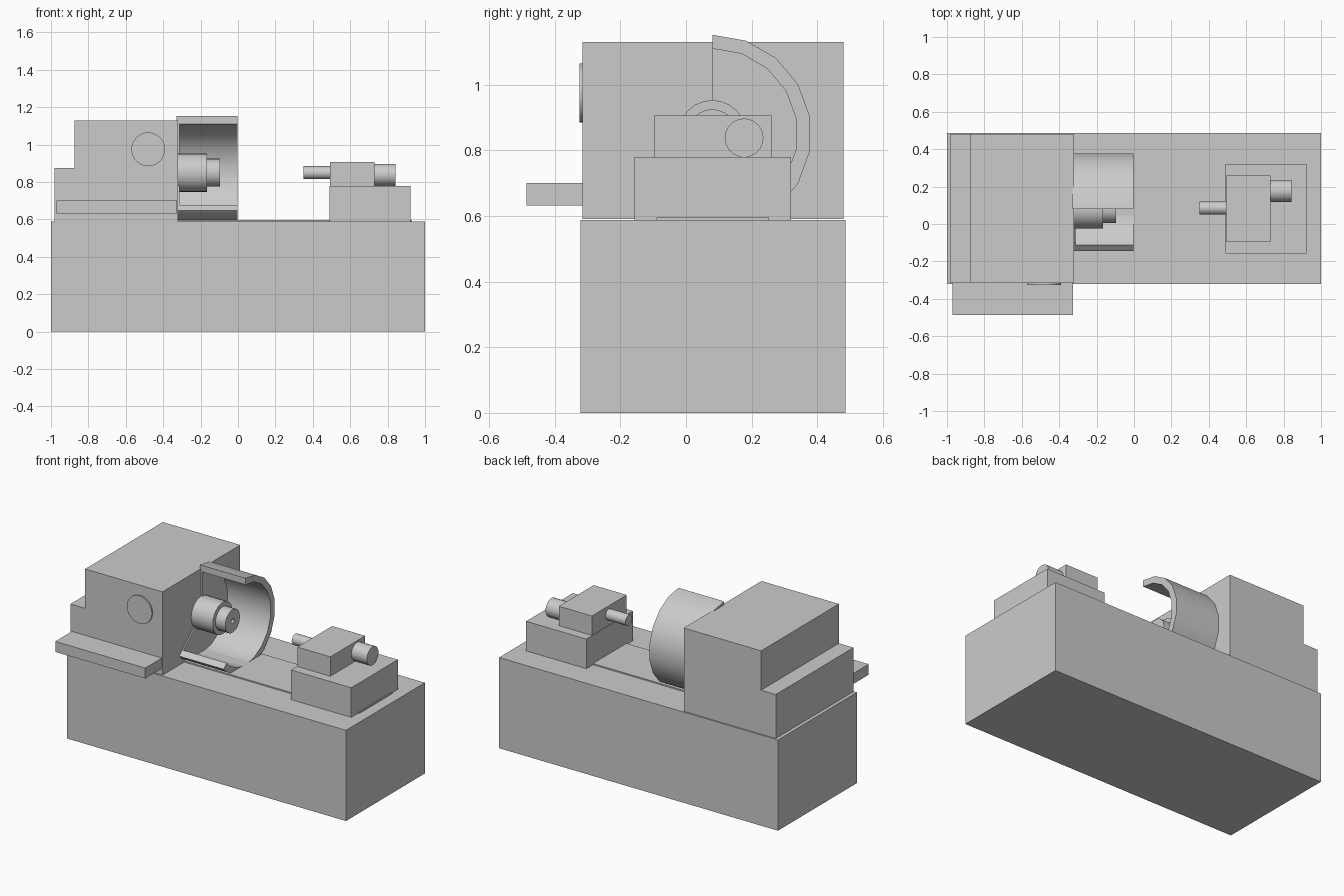
import bpy
import bmesh
from math import cos, sin, radians, tau

if "Cube" in bpy.data.objects:
    bpy.data.objects.remove(bpy.data.objects["Cube"])

GREY = (0.6, 0.6, 0.6, 1)
metal = bpy.data.materials.new("machine_grey")
metal.use_nodes = True
metal.diffuse_color = GREY
metal.node_tree.nodes["Principled BSDF"].inputs["Base Color"].default_value = GREY


def finish(name, bm, smooth=False):
    bmesh.ops.remove_doubles(bm, verts=bm.verts, dist=1e-5)
    bmesh.ops.recalc_face_normals(bm, faces=bm.faces)
    mesh = bpy.data.meshes.new(name)
    bm.to_mesh(mesh)
    bm.free()
    mesh.materials.append(metal)
    ob = bpy.data.objects.new(name, mesh)
    bpy.context.collection.objects.link(ob)
    if smooth:
        bpy.ops.object.select_all(action='DESELECT')
        ob.select_set(True)
        bpy.context.view_layer.objects.active = ob
        bpy.ops.object.shade_smooth_by_angle(angle=radians(35))
    return ob


def extrude(name, points, offset, smooth=False):
    """Solid made by sweeping a flat outline along an offset."""
    bm = bmesh.new()
    face = bm.faces.new([bm.verts.new(p) for p in points])
    new = bmesh.ops.extrude_face_region(bm, geom=[face], use_keep_orig=True)["geom"]
    bmesh.ops.translate(bm, vec=offset, verts=[g for g in new if isinstance(g, bmesh.types.BMVert)])
    return finish(name, bm, smooth)


def box(name, x, y, z):
    outline = [(x[0], y[0], z[0]), (x[1], y[0], z[0]), (x[1], y[1], z[0]), (x[0], y[1], z[0])]
    return extrude(name, outline, (0, 0, z[1] - z[0]))


def lathe(name, profile, y, z, sides=24):
    """Turn (x, radius) points about an axis along x."""
    bm = bmesh.new()
    verts = [bm.verts.new((px, y, z + r)) for px, r in profile]
    edges = [bm.edges.new(pair) for pair in zip(verts, verts[1:])]
    bmesh.ops.spin(bm, geom=verts + edges, cent=(0, y, z), axis=(1, 0, 0),
                   angle=tau, steps=sides, use_duplicate=False)
    return finish(name, bm, True)


def rod(name, x0, x1, r, y, z):
    return lathe(name, [(x0, 0), (x0, r), (x1, r), (x1, 0)], y, z)


# Bed and slide rail
box("bed", (-1, 1), (-0.322, 0.486), (0, 0.588))
box("slide_rail", (-0.33, 0.93), (-0.09, 0.253), (0.58, 0.596))

# Stepped headstock with front tray and round button
step = [(-0.98, 0.59), (-0.32, 0.59), (-0.32, 1.13), (-0.875, 1.13), (-0.875, 0.875), (-0.98, 0.875)]
extrude("headstock", [(x, -0.316, z) for x, z in step], (0, 0.796, 0))
box("front_tray", (-0.97, -0.325), (-0.486, -0.31), (0.632, 0.7))
ring = [tau * i / 32 for i in range(32)]
extrude("button", [(-0.48 + 0.09 * cos(a), -0.31, 0.975 + 0.09 * sin(a)) for a in ring],
        (0, -0.015, 0), True)

# Stepped chuck with a small bore
AXIS_Y, AXIS_Z = 0.08, 0.85
lathe("chuck", [(-0.32, 0), (-0.32, 0.103), (-0.165, 0.103), (-0.165, 0.075),
                (-0.095, 0.075), (-0.095, 0.014), (-0.15, 0.014), (-0.15, 0)], AXIS_Y, AXIS_Z)

# Curved guard: an open shell around the chuck with a thin end wall
angles = [radians(a) for a in list(range(90, -131, -20)) + [-138]]


def arc(r, x):
    return [(x, AXIS_Y + r * cos(a), AXIS_Z + r * sin(a)) for a in angles]


extrude("guard_shell", arc(0.302, -0.33) + arc(0.26, -0.33)[::-1], (0.328, 0, 0), True)
extrude("guard_end_wall", arc(0.28, -0.33) + [(-0.33, AXIS_Y, AXIS_Z)], (0.018, 0, 0))

# Tailstock with quill and handwheel
box("tailstock_base", (0.49, 0.922), (-0.157, 0.32), (0.588, 0.78))
box("tailstock_body", (0.493, 0.73), (-0.097, 0.26), (0.77, 0.906))
rod("quill", 0.35, 0.5, 0.035, 0.085, 0.85)
rod("handwheel", 0.72, 0.842, 0.059, 0.177, 0.838)
